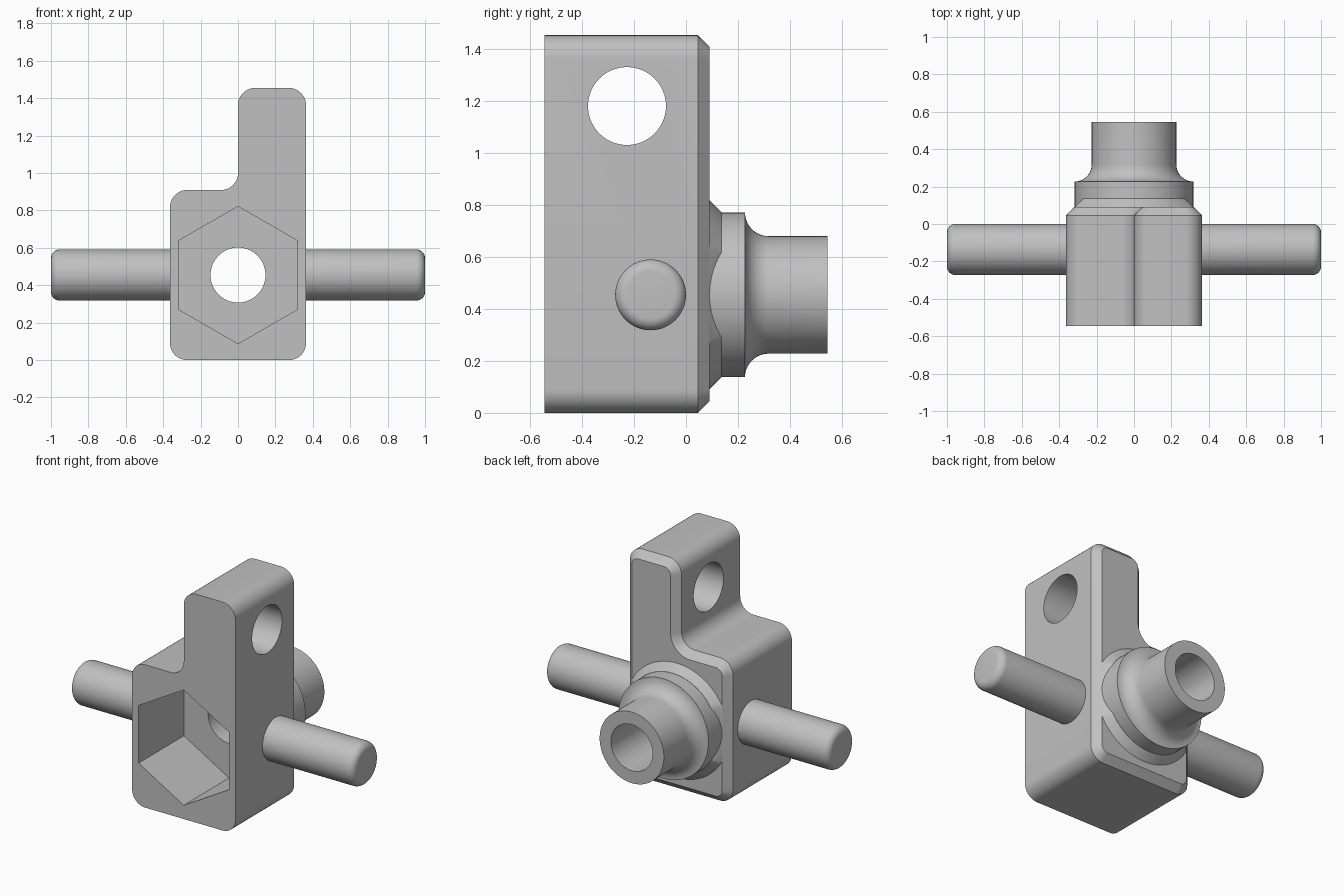
import bpy, bmesh, math
from mathutils import Vector

if "Cube" in bpy.data.objects:
    bpy.data.objects.remove(bpy.data.objects["Cube"])

U = 1 / 11                      # design unit
W, H, STEP = 4 * U, 16 * U, 10 * U
FRONT, BACK = -6 * U, U         # body depth range
ZC = 5 * U                      # height of the bore and pins
CH = U / 2                      # back chamfer

steel = bpy.data.materials.new("grey steel")
steel.diffuse_color = (0.53, 0.53, 0.53, 1)
steel.use_nodes = True
steel.node_tree.nodes["Principled BSDF"].inputs["Base Color"].default_value = steel.diffuse_color


def ring_y(y, r, n=96, z=ZC, turn=0.0):
    return [(r * math.cos(turn + 2 * math.pi * i / n), y,
             z + r * math.sin(turn + 2 * math.pi * i / n)) for i in range(n)]


def ring_x(x, r, yc, zc, n=64):
    return [(x, yc + r * math.cos(2 * math.pi * i / n),
             zc + r * math.sin(2 * math.pi * i / n)) for i in range(n)]


def body_ring(y, inset):
    """Stepped outline with rounded corners, optionally inset."""
    pts = [Vector(p) for p in ((-W, 0), (W, 0), (W, H), (0, H), (0, STEP), (-W, STEP))]
    out = []
    for i, p in enumerate(pts):
        din = (p - pts[i - 1]).normalized()
        dout = (pts[(i + 1) % 6] - p).normalized()
        convex = din.x * dout.y - din.y * dout.x > 0
        p = p + inset * Vector((-din.y - dout.y, din.x + dout.x))
        r = U - inset if convex else U + inset
        c = p + r * (dout - din)
        for k in range(11):
            t = math.pi / 2 * k / 10
            q = c - dout * r * math.cos(t) + din * r * math.sin(t)
            out.append((q.x, y, q.y))
    return out


def loft(name, rings, clips=()):
    """Closed solid through equal-sized rings, trimmed by optional planes."""
    bm = bmesh.new()
    loops = [[bm.verts.new(p) for p in ring] for ring in rings]
    n = len(loops[0])
    for a, b in zip(loops, loops[1:]):
        for i in range(n):
            j = (i + 1) % n
            bm.faces.new((a[i], a[j], b[j], b[i]))
    bm.faces.new(loops[0])
    bm.faces.new(loops[-1])
    for co, no in clips:
        geom = bm.verts[:] + bm.edges[:] + bm.faces[:]
        cut = bmesh.ops.bisect_plane(bm, geom=geom, plane_co=co, plane_no=no, clear_outer=True)
        edges = [e for e in cut["geom_cut"] if isinstance(e, bmesh.types.BMEdge)]
        bmesh.ops.edgeloop_fill(bm, edges=edges)
    bmesh.ops.recalc_face_normals(bm, faces=bm.faces)
    me = bpy.data.meshes.new(name)
    bm.to_mesh(me)
    bm.free()
    me.materials.append(steel)
    ob = bpy.data.objects.new(name, me)
    bpy.context.collection.objects.link(ob)
    return ob


def select(ob):
    bpy.ops.object.select_all(action='DESELECT')
    ob.select_set(True)
    bpy.context.view_layer.objects.active = ob


def combine(target, tool, operation):
    select(target)
    m = target.modifiers.new("combine", 'BOOLEAN')
    m.operation, m.solver, m.object = operation, 'EXACT', tool
    bpy.ops.object.modifier_apply(modifier=m.name)
    bpy.data.objects.remove(tool)


# Stepped body with chamfered back edge
body = loft("body", [body_ring(FRONT, 0), body_ring(BACK - CH, 0), body_ring(BACK, CH)])

# Conical pad behind the body, trimmed in line with the side chamfers
edge = W - CH - 0.001
pad = loft("pad", [ring_y(BACK - 0.002, 4 * U + 0.002), ring_y(BACK + CH, 3.5 * U)],
           [((s * edge, BACK, 0), (s, 1, 0)) for s in (-1, 1)])

# Collar, concave fillet and tube
fillet = [ring_y(3.5 * U - U * math.cos(t), 3.5 * U - 0.001 - U * math.sin(t))
          for t in (math.pi / 2 * k / 10 for k in range(11))]
spigot = loft("spigot", [ring_y(0.07, 3.5 * U - 0.001)] + fillet
              + [ring_y(6 * U, 2.5 * U - 0.001)])

combine(body, pad, 'UNION')
combine(body, spigot, 'UNION')

# Hexagonal pocket, long bore and cross hole
combine(body, loft("hex_cutter", [ring_y(y, 0.367, 6, turn=math.pi / 2)
                                  for y in (-0.7, -U)]), 'DIFFERENCE')
combine(body, loft("bore_cutter", [ring_y(y, 0.147, 64) for y in (-0.3, 0.7)]), 'DIFFERENCE')
combine(body, loft("hole_cutter", [ring_x(x, 0.15, -2.5 * U, 13 * U)
                                   for x in (-0.2, 0.6)]), 'DIFFERENCE')

# Side pins with rounded tips
parts = [body]
for name, s in (("left_pin", -1), ("right_pin", 1)):
    tip = [ring_x(s * (1 - CH + CH * math.sin(t)), U + CH * math.cos(t), -1.5 * U, ZC)
           for t in (math.pi / 2 * k / 8 for k in range(9))]
    parts.append(loft(name, [ring_x(s * 0.34, 1.5 * U, -1.5 * U, ZC)] + tip))

for ob in parts:
    select(ob)
    bpy.ops.object.shade_smooth_by_angle(angle=math.radians(30))
